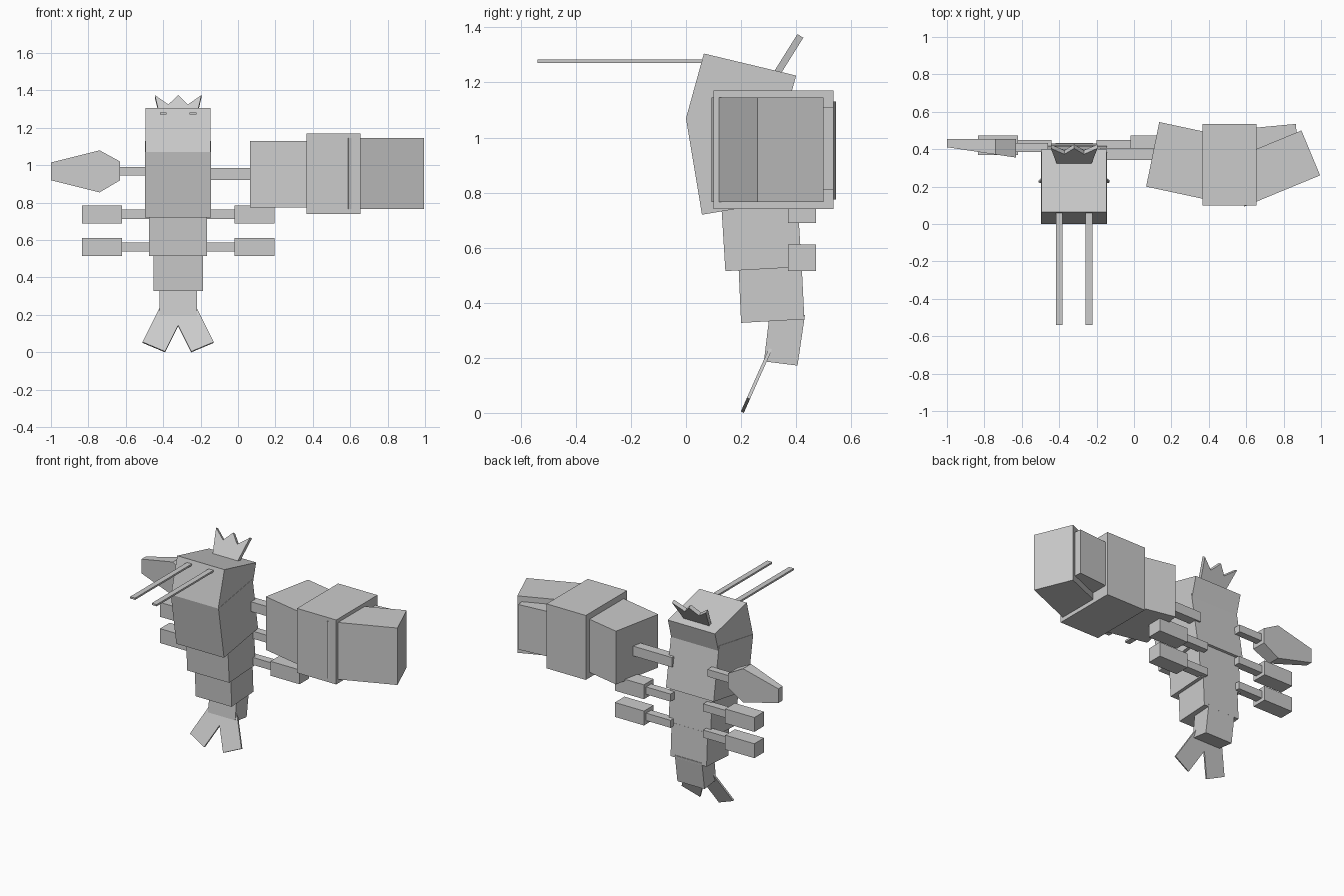
import bpy, bmesh
from math import radians
from mathutils import Vector

default = bpy.data.objects.get("Cube")
if default:
    bpy.data.objects.remove(default, do_unlink=True)

grey = bpy.data.materials.new("plain grey")
grey.use_nodes = True
grey.diffuse_color = (0.6, 0.6, 0.6, 1)
grey.node_tree.nodes["Principled BSDF"].inputs["Base Color"].default_value = (0.6, 0.6, 0.6, 1)

MID = -0.32  # x of the body's middle plane


def prism(name, points, axis, low, high):
    """Extrude a 2D outline along one axis, from low to high."""
    def place(a, b, c):
        return Vector({"x": (c, a, b), "y": (a, c, b), "z": (a, b, c)}[axis])
    bm = bmesh.new()
    face = bm.faces.new([bm.verts.new(place(a, b, low)) for a, b in points])
    moved = bmesh.ops.extrude_face_region(bm, geom=[face])["geom"]
    verts = [v for v in moved if isinstance(v, bmesh.types.BMVert)]
    bmesh.ops.translate(bm, verts=verts, vec=place(0, 0, high - low))
    bmesh.ops.recalc_face_normals(bm, faces=bm.faces)
    mesh = bpy.data.meshes.new(name)
    bm.to_mesh(mesh)
    bm.free()
    mesh.materials.append(grey)
    obj = bpy.data.objects.new(name, mesh)
    bpy.context.collection.objects.link(obj)
    return obj


def box(name, xs, ys, zs):
    return prism(name, [(xs[0], ys[0]), (xs[1], ys[0]), (xs[1], ys[1]), (xs[0], ys[1])], "z", *zs)


def body_part(name, half_width, profile):
    return prism(name, profile, "x", MID - half_width, MID + half_width)


# Body, from head to tail
body_part("head", 0.174, [(0, 1.07), (0.335, 0.99), (0.40, 1.225), (0.065, 1.305)])
body_part("thorax", 0.176, [(0, 1.07), (0.058, 0.72), (0.417, 0.78), (0.36, 1.13)])
body_part("upper_abdomen", 0.155, [(0.128, 0.76), (0.143, 0.515), (0.42, 0.53), (0.405, 0.775)])
body_part("lower_abdomen", 0.133, [(0.19, 0.55), (0.20, 0.327), (0.43, 0.34), (0.419, 0.56)])
body_part("tail_base", 0.10, [(0.305, 0.37), (0.283, 0.187), (0.405, 0.172), (0.432, 0.355)])

# Forked tail fin
fin = prism("tail_fin", [(-0.19, 0.055), (-0.07, 0), (0, 0.153), (0.07, 0), (0.19, 0.055),
                         (0.10, 0.252), (-0.10, 0.252)], "z", 0, 0.012)
fin.location = (MID, 0.21, 0)
fin.rotation_euler.x = radians(66)

# Pointed crest on top of the head
crest = prism("head_crest", [(-0.09, -0.01), (0.09, -0.01), (0.125, 0.16), (0.052, 0.10),
                             (0, 0.16), (-0.052, 0.10), (-0.125, 0.16)], "z", -0.025, 0)
crest.location = (MID, 0.32, 1.24)
crest.rotation_euler.x = radians(58)

# Antennae, and two pairs of jointed legs
for side, sign in (("left", 1), ("right", -1)):
    def span(near, far):
        return sorted((MID + sign * near, MID + sign * far))
    box(side + "_antenna", span(0.062, 0.098), (-0.54, 0.10), (1.271, 1.283))
    for level, z in (("upper", 0.738), ("lower", 0.563)):
        box(f"{side}_{level}_leg", span(0.12, 0.31), (0.395, 0.448), (z - 0.025, z + 0.025))
        box(f"{side}_{level}_foot", span(0.30, 0.515), (0.37, 0.472), (z - 0.048, z + 0.048))

# Small right claw, tapering towards the tip
box("right_arm", (-0.64, -0.46), (0.385, 0.432), (0.944, 0.992))
claw = prism("right_claw", [(-1, 0.92), (-0.74, 0.855), (-0.63, 0.92), (-0.63, 1.02),
                            (-0.74, 1.08), (-1, 1.015)], "y", 0.355, 0.455)
for v in claw.data.vertices:
    if v.co.y < 0.4:
        v.co.y += 0.15 * (-0.63 - v.co.x)

# Huge left claw
box("left_arm", (-0.18, 0.15), (0.343, 0.405), (0.92, 0.985))
prism("left_claw_wrist", [(0.065, 0.20), (0.415, 0.125), (0.485, 0.47), (0.135, 0.545)],
      "z", 0.775, 1.13)
box("left_claw_palm", (0.365, 0.655), (0.10, 0.535), (0.74, 1.17))
prism("left_claw_large_finger", [(0.59, 0.093), (0.995, 0.26), (0.895, 0.50), (0.49, 0.333)],
      "z", 0.766, 1.146)
prism("left_claw_small_finger", [(0.61, 0.37), (0.878, 0.395), (0.865, 0.535), (0.597, 0.51)],
      "z", 0.81, 1.11)
